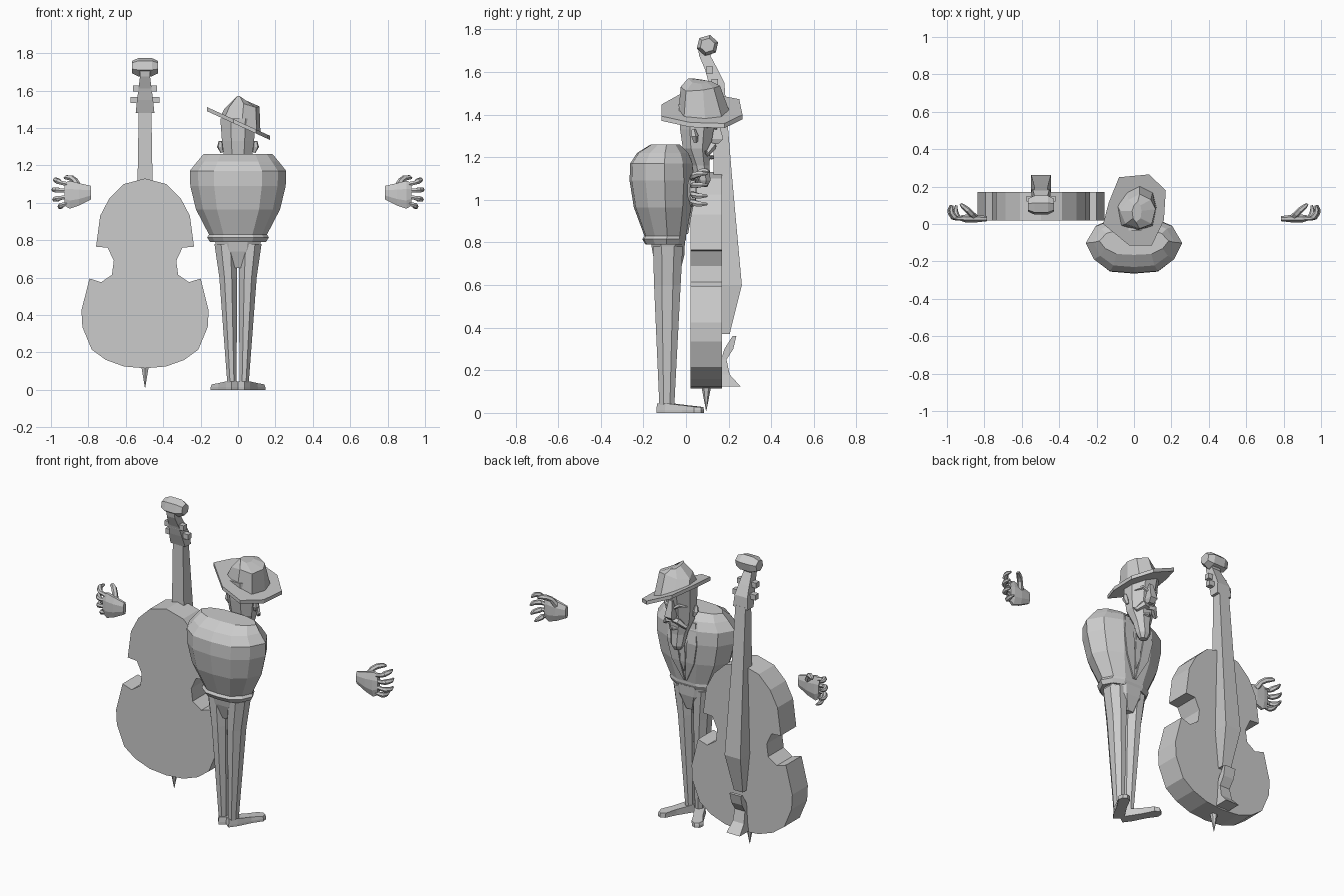
import bpy, bmesh, math
from mathutils import Vector

grey = bpy.data.materials.new("plain_grey")
grey.diffuse_color = (0.6, 0.6, 0.6, 1)


def finish(name, bm):
    bmesh.ops.recalc_face_normals(bm, faces=bm.faces)
    me = bpy.data.meshes.new(name)
    bm.to_mesh(me)
    bm.free()
    me.materials.append(grey)
    ob = bpy.data.objects.new(name, me)
    bpy.context.collection.objects.link(ob)
    return ob


def loft(name, rings, caps=True):
    """Skin a list of closed rings that have equal point counts."""
    bm = bmesh.new()
    vs = [[bm.verts.new(p) for p in r] for r in rings]
    n = len(vs[0])
    for a, b in zip(vs, vs[1:]):
        for i in range(n):
            j = (i + 1) % n
            bm.faces.new((a[i], a[j], b[j], b[i]))
    if caps:
        bm.faces.new(vs[0])
        bm.faces.new(vs[-1])
    return finish(name, bm)


def section(shape, rows, cx=0):
    """Scale a unit outline to rows of (z, half width, y back, y front)."""
    return [[(cx + x * h, (a + b) / 2 + t * (b - a) / 2, z) for x, t in shape]
            for z, h, a, b in rows]


def tube(name, path, radii, sides=6):
    pts = [Vector(p) for p in path]
    rings = []
    for i, (p, r) in enumerate(zip(pts, radii)):
        d = (pts[min(i + 1, len(pts) - 1)] - pts[max(i - 1, 0)]).normalized()
        u = d.cross(Vector((0, 0, 1)) if abs(d.z) < .9 else Vector((1, 0, 0))).normalized()
        w = d.cross(u)
        rings.append([p + r * (u * math.cos(k * math.tau / sides) + w * math.sin(k * math.tau / sides))
                      for k in range(sides)])
    return loft(name, rings)


def mirrored(half):
    return half + [(-x, t) for x, t in reversed(half) if abs(x) > 1e-6]


BOX = [(-1, -1), (1, -1), (1, 1), (-1, 1)]
OCT = [(math.cos(math.pi / 8 + k * math.pi / 4) * 1.08,
        math.sin(math.pi / 8 + k * math.pi / 4) * 1.08) for k in range(8)]
COAT = mirrored([(0, -1), (.5, -.93), (.83, -.5), (1, .1), (.8, .7), (.4, 1)])

# Jacket, with a hem at the waist and sloping shoulders
coat_rows = [(.79, .15, -.19, -.01), (.815, .165, -.205, 0), (.83, .155, -.195, 0),
             (.965, .225, -.245, .025), (1.09, .255, -.265, .035), (1.17, .258, -.262, .03),
             (1.22, .218, -.23, .01), (1.26, .185, -.165, -.03)]
loft("jacket", section(COAT, coat_rows))


def chest(z):
    for a, b in zip(coat_rows, coat_rows[1:]):
        if a[0] <= z <= b[0]:
            return a[3] + (b[3] - a[3]) * (z - a[0]) / (b[0] - a[0])
    return 0


# Lapels and tie, thin plates on the chest
def plate(name, rows):
    loft(name, [[(i, chest(z) + d, z) for i, d in ((a, -.001), (b, -.001), (b, .008), (a, .008))]
                for z, a, b in rows])


for s in (-1, 1):
    plate("lapel", [(1.21, .05 * s, .08 * s), (1.09, .035 * s, .1 * s),
                    (.965, .02 * s, .075 * s), (.84, .003 * s, .01 * s)])
plate("tie", [(1.2, -.02, .02), (1.15, -.012, .012), (.965, -.018, .018), (.9, -.001, .001)])

# Trousers and shoes
loft("trouser_seat", section(OCT, [(.80, .125, -.165, -.005), (.74, .11, -.155, -.008), (.65, .045, -.125, -.03)]))
for s in (-1, 1):
    legs = [(.78, .06, -.155, -.015, .066), (.6, .047, -.15, -.025, .053), (.03, .025, -.125, -.055, .032)]
    loft("trouser_leg", [section(OCT, [r[:4]], r[4] * s)[0] for r in legs])
    sole = [(-.045, -.028), (-.05, .028), (0, .034), (.09, .03), (.16, .036),
            (.185, .015), (.185, -.012), (.16, -.03), (.09, -.026), (0, -.03)]
    a = math.radians(30)
    foot = [(s * (.035 + l * math.sin(a) + w * math.cos(a)),
             -.082 + l * math.cos(a) - w * math.sin(a), l) for l, w in sole]
    loft("shoe", [[(x, y, 0) for x, y, l in foot], [(x, y, .014) for x, y, l in foot],
                  [(x * .95 + s * .002, y * .97, .045 - max(l, 0) * .1) for x, y, l in foot]])

# Head and beard
loft("head", section(OCT, [(1.06, .022, .06, .1), (1.09, .038, .045, .115), (1.16, .048, .025, .11),
                           (1.24, .075, -.015, .115), (1.33, .086, -.028, .13), (1.45, .095, -.035, .155)]))
loft("nose", section(BOX, [(1.38, .012, .12, .15), (1.285, .024, .11, .175), (1.262, .015, .1, .15)]))
for s in (-1, 1):
    tube("moustache", [(0, .118, 1.25), (.035 * s, .125, 1.252), (.07 * s, .1, 1.215), (.08 * s, .09, 1.23)],
         [.016, .02, .012, .003], 5)
    tube("eyebrow", [(.018 * s, .14, 1.335), (.045 * s, .132, 1.355), (.075 * s, .095, 1.34)],
         [.008, .012, .004], 5)
    tube("ear", [(.085 * s, .045, 1.27), (.095 * s, .04, 1.3), (.094 * s, .035, 1.33)], [.01, .018, .01], 5)
tube("lip", [(-.025, .11, 1.2), (0, .122, 1.2), (.025, .11, 1.2)], [.004, .012, .004], 5)


# Hat, tilted down to one side
def tilt(x):
    return 1.425 - .456 * x


brim = [(-.08, .25), (.08, .265), (.17, .18), (.16, .02), (.095, -.115), (-.025, -.115), (-.165, 0), (-.135, .115)]
loft("hat_brim", [[(x, y, tilt(x) + d) for x, y in brim] for d in (-.011, .011)])
base = [(-.04, .17), (.03, .205), (.1, .17), (.12, .09), (.1, -.01), (.02, -.035), (-.07, -.01), (-.09, .1)]
top = [(-.03, .13, 1.51), (.03, .16, 1.535), (.09, .13, 1.525), (.115, .08, 1.515),
       (.095, 0, 1.51), (.03, -.025, 1.53), (-.045, 0, 1.515), (-.075, .07, 1.5)]
ridge = [(.0, .1, 1.555), (.02, .12, 1.555), (.035, .1, 1.55), (.04, .07, 1.545),
         (.035, .03, 1.55), (.01, .01, 1.57), (-.005, .03, 1.57), (-.01, .07, 1.565)]
loft("hat_crown", [[(x, y, tilt(x)) for x, y in base], top, ridge])

# Floating hands: tapered palm, four curled fingers and a thumb
for s in (-1, 1):
    palm = [(.785, 1.018, 1.09, .015, .042), (.85, .985, 1.105, .008, .05),
            (.9, .968, 1.118, .008, .05), (.928, .985, 1.108, .018, .046)]
    loft("palm", [[(s * x, (c + d) / 2 + t * (d - c) / 2, (a + b) / 2 + u * (b - a) / 2)
                   for u, t in OCT] for x, a, b, c, d in palm])
    for z0, z1, reach in ((1.1, 1.122, .055), (1.065, 1.07, .064), (1.03, 1.018, .06), (.995, .98, .03)):
        path = [(.915, .03), (.925 + reach * .4, .03), (.925 + reach * .65, .038),
                (.925 + reach * .9, .06), (.925 + reach * .95, .075), (.925 + reach * .85, .1)]
        tube("finger", [(s * x, y, z0 + (z1 - z0) * min(i / 3, 1)) for i, (x, y) in enumerate(path)],
             [.013, .012, .016, .014, .012, .006])
    tube("thumb", [(s * .85, .035, 1.08), (s * .87, .055, 1.118), (s * .89, .075, 1.132),
                   (s * .915, .095, 1.136), (s * .928, .107, 1.132)], [.018, .016, .016, .013, .006])

# Double bass body: waisted outline, extruded
CX = -.497
half = [(0, 1.13), (.113, 1.10), (.19, 1.025), (.24, .93), (.262, .765), (.2, .76), (.167, .69),
        (.177, .615), (.235, .575), (.297, .595), (.34, .425), (.335, .335), (.285, .215),
        (.21, .16), (.113, .125), (0, .115)]
outline = mirrored(half)
loft("bass_body", [[(CX + x, y, z) for x, z in outline] for y in (.02, .17)])

# Neck with fingerboard, pegbox, scroll and pegs
loft("bass_neck", section(BOX, [(.37, .03, .165, .205), (.6, .053, .165, .262),
                                (1.12, .04, .13, .215), (1.49, .034, .13, .185)], CX))
loft("pegbox", section(BOX, [(1.48, .05, .13, .185), (1.55, .043, .106, .18), (1.61, .035, .09, .15),
                             (1.675, .027, .062, .115), (1.72, .027, .055, .14)], CX))
scroll = [(-.07, .034), (-.036, .05), (.036, .05), (.07, .034)]
loft("scroll", [[(CX + x, .101 + 1.05 * r * math.cos(k * math.pi / 3 + .3),
                  1.725 + r * math.sin(k * math.pi / 3 + .3)) for k in range(6)] for x, r in scroll])
for y, z, w in ((.11, 1.61, .064), (.135, 1.55, .077)):
    loft("peg", section(BOX, [(z - .016, w, y - .016, y + .016), (z + .016, w, y - .016, y + .016)], CX))

# Curved tailpiece and end pin
loft("tailpiece", section(BOX, [(.125, .045, .165, .255), (.18, .038, .165, .205), (.25, .034, .165, .19),
                                (.3, .036, .18, .222), (.36, .038, .218, .236)], CX))
tube("end_pin", [(CX, .095, .13), (CX, .095, .01)], [.024, .001])
